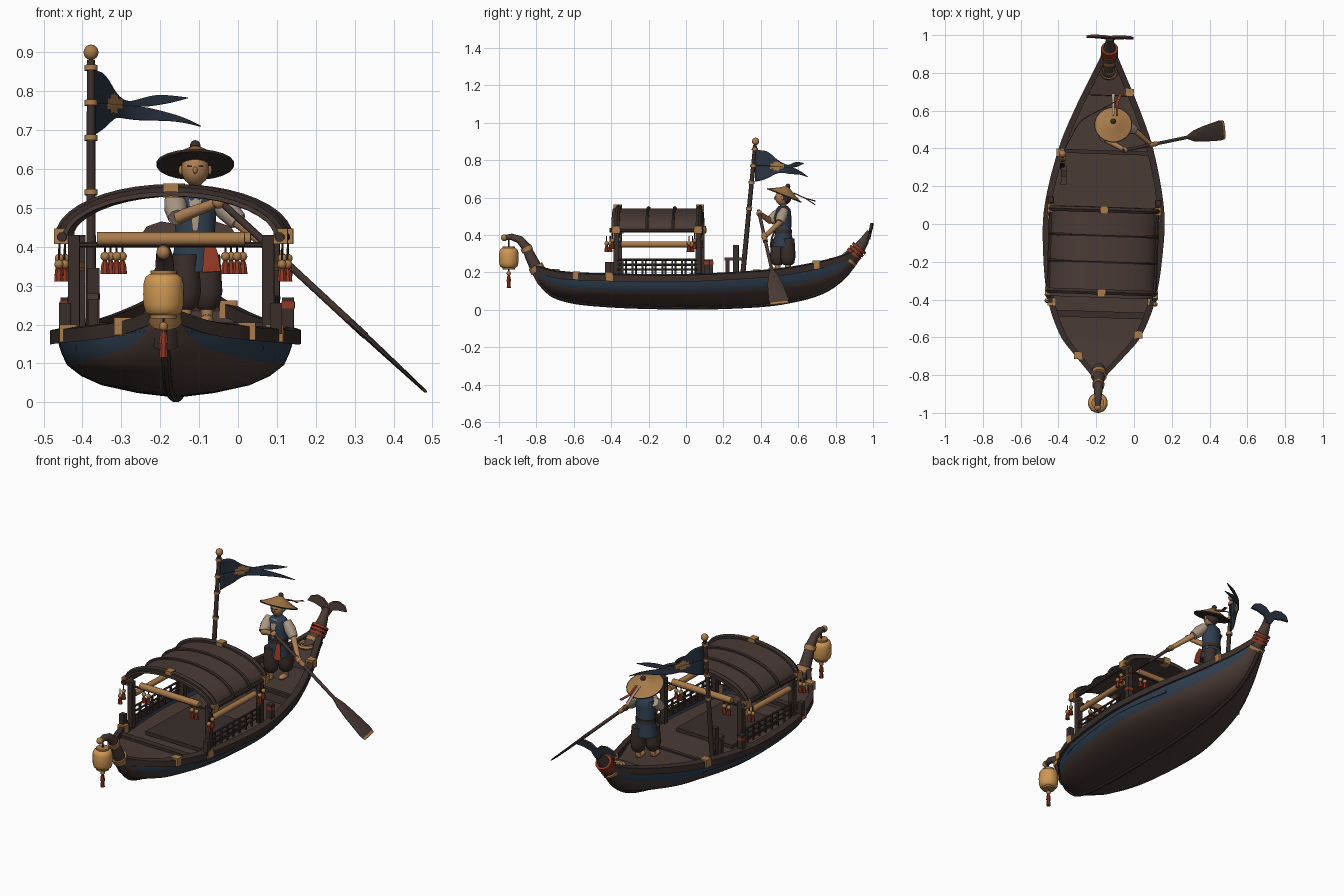
import bpy, math
from mathutils import Vector, Matrix

if "Cube" in bpy.data.objects:
    bpy.data.objects.remove(bpy.data.objects["Cube"])

def material(name, *rgb):
    m = bpy.data.materials.new(name)
    m.use_nodes = True
    m.diffuse_color = (*rgb, 1)
    m.node_tree.nodes["Principled BSDF"].inputs["Base Color"].default_value = (*rgb, 1)
    return m

WOOD = material("brown wood", .068, .043, .036)
DARK = material("dark wood", .042, .028, .024)
BLUE = material("blue paint", .028, .048, .078)
NAVY = material("navy cloth", .024, .035, .055)
GOLD = material("golden wood", .40, .20, .07)
GLOW = material("lantern paper", .62, .31, .085)
RED = material("red cord", .28, .04, .018)
SKIN = material("skin", .42, .21, .09)
LINEN = material("linen", .40, .31, .23)
parts = []

def build(name, verts, faces, *mats, rule=None):
    me = bpy.data.meshes.new(name)
    me.from_pydata([tuple(v) for v in verts], [], faces)
    for m in mats:
        me.materials.append(m)
    if rule:
        for p in me.polygons:
            p.material_index = rule(p)
    ob = bpy.data.objects.new(name, me)
    bpy.context.collection.objects.link(ob)
    parts.append(ob)
    return ob

def loft(name, rows, *mats, closed=True, caps=True, rule=None):
    n, verts, faces = len(rows[0]), [v for r in rows for v in r], []
    for i in range(len(rows) - 1):
        for j in range(n if closed else n - 1):
            k = (j + 1) % n
            faces.append((i*n + j, i*n + k, i*n + n + k, i*n + n + j))
    if closed and caps:
        faces += [tuple(range(n))[::-1], tuple(range(len(verts) - n, len(verts)))]
    return build(name, verts, faces, *mats, rule=rule)

def tube(name, pts, radii, mat, n=10):
    """Sweep an ellipse along a path; each radius is a number or a pair."""
    pts = [Vector(p) for p in pts]
    if not isinstance(radii, list):
        radii = [radii] * len(pts)
    span = (pts[-1] - pts[0]).normalized()
    ref = Vector((0, 1, 0)) if abs(span.x) > .6 else Vector((1, 0, 0))
    rows = []
    for i, p in enumerate(pts):
        t = (pts[min(i + 1, len(pts) - 1)] - pts[max(i - 1, 0)]).normalized()
        u = (ref - t * ref.dot(t)).normalized()
        v = t.cross(u)
        a, b = radii[i] if isinstance(radii[i], tuple) else (radii[i], radii[i])
        angs = [math.tau * (k + .5) / n for k in range(n)]
        rows.append([p + u*a*math.cos(g) + v*b*math.sin(g) for g in angs])
    return loft(name, rows, mat)

def lathe(name, x, y, prof, mat, n=14):
    return tube(name, [(x, y, z) for z, r in prof], [r for z, r in prof], mat, n)

def ball(name, x, y, z, rx, mat, ry=None, rz=None):
    ry, rz = ry or rx, rz or rx
    arc = [math.pi * (i + .15) / 8.3 for i in range(9)]
    return tube(name, [(x, y, z - rz*math.cos(a)) for a in arc],
                [(rx*math.sin(a), ry*math.sin(a)) for a in arc], mat, 12)

def box(name, x, y, z, sx, sy, sz, mat):
    ring = [(-1, -1), (1, -1), (1, 1), (-1, 1)]
    return loft(name, [[(x + a*sx/2, y + b*sy/2, z + s*sz/2) for a, b in ring] for s in (-1, 1)], mat)

def tassel(x, y, z, drop=.03):
    tube("tassel_cord", [(x, y, z), (x, y, z - drop)], .003, DARK, 6)
    ball("tassel_bead", x, y, z - drop, .012, GOLD)
    lathe("tassel", x, y, [(z - drop - .045, .013), (z - drop - .02, .01), (z - drop - .008, .004)], RED, 8)

def interp(table, y):
    """Smooth interpolation through (position, value) pairs."""
    i = max(k for k in range(len(table) - 1) if k == 0 or table[k][0] <= y)
    slope = lambda k: ((table[min(k + 1, len(table) - 1)][1] - table[max(k - 1, 0)][1])
                       / (table[min(k + 1, len(table) - 1)][0] - table[max(k - 1, 0)][0]))
    (x0, a), (x1, b) = table[i], table[i + 1]
    h = x1 - x0
    t = min(max((y - x0) / h, 0), 1)
    return (a*(1 + 2*t)*(1 - t)**2 + h*slope(i)*t*(1 - t)**2
            + b*t*t*(3 - 2*t) + h*slope(i + 1)*t*t*(t - 1))

# hull lines
WIDTH = [(-.82, .025), (-.78, .06), (-.7, .13), (-.6, .21), (-.4, .285), (-.1, .32), (.1, .315),
         (.4, .25), (.6, .175), (.8, .085), (.93, .025)]
SHEER = [(-.82, .235), (-.7, .2), (-.5, .185), (0, .18), (.4, .2), (.6, .225), (.8, .27), (.93, .32)]
KEEL = [(-.82, .21), (-.78, .14), (-.7, .07), (-.5, .03), (0, .012), (.4, .025), (.6, .055), (.75, .105),
        (.86, .19), (.93, .29)]
w, s, k = (lambda y, t=t: interp(t, y) for t in (WIDTH, SHEER, KEEL))
ys = [-.82 + 1.75 * i / 50 for i in range(51)]

SECTION = [(1, 1), (.985, .85), (.955, .68), (.91, .5), (.79, .33), (.62, .19), (.32, .07), (0, 0)]
section = [(-a, b) for a, b in SECTION] + SECTION[-2::-1]
rows = [[(a*w(y)*.95, y, k(y) + b*(s(y) - k(y))) for a, b in section] for y in ys]
def paint(p):
    y = p.center.y
    return int(.45 < (p.center.z - k(y)) / (s(y) - k(y)) < .88 and -.8 < y < .85)
loft("hull", rows, WOOD, BLUE, closed=False, rule=paint)
tube("keel", [(0, y, k(y)) for y in ys], .012, DARK, 8)

# stepped deck
def deck_z(y):
    return .165 - .1*min(y + .6, 0) if y < -.48 else .135 if y < .38 else .197 if y < .68 else .235 + (y - .68)*.2
dy = sorted(ys[1:] + [-.481, -.479, .379, .381, .679, .681])
loft("deck", [[(-w(y)*.92, y, deck_z(y)), (w(y)*.92, y, deck_z(y))] for y in dy], WOOD, closed=False)
box("bow_thwart", 0, -.48, .17, .48, .035, .02, DARK)
box("stern_deck_edge", 0, .38, .195, .45, .02, .02, DARK)
box("cabin_mat", 0, -.14, .145, .36, .4, .02, DARK)

# gunwales with golden clips
for sx in (-1, 1):
    prof = [(0, -.03), (0, .005), (-.035, .012), (-.035, -.022)]
    loft("gunwale", [[(sx*max(w(y) + a, .002), y, s(y) + b) for a, b in prof] for y in ys], DARK)
for sx, y in ((1, .7), (-1, .37), (1, -.58), (-1, -.42), (1, -.4), (-1, -.7)):
    box("gunwale_clip", sx*(w(y) - .018), y, s(y) - .005, .045, .04, .045, GOLD)

# curled bow neck and lantern
neck = [(0, -.76, .15), (0, -.8, .22), (0, -.83, .28), (0, -.855, .335), (0, -.89, .375), (0, -.935, .39), (0, -.97, .385)]
tube("bow_neck", neck, [.035, .034, .03, .026, .022, .018, .014], WOOD, 12)
ball("neck_tip", 0, -.972, .385, .018, GOLD)
tube("neck_band", [(0, -.79, .205), (0, -.806, .235)], .042, GOLD, 12)
tube("neck_ring", [(0, -.847, .315), (0, -.857, .335)], .032, GOLD, 12)
tube("lantern_cord", [(0, -.948, .385), (0, -.948, .33)], .004, DARK, 6)
lathe("lantern", 0, -.948, [(.224, .036), (.232, .047), (.25, .052), (.278, .053), (.306, .052), (.322, .047), (.33, .036)], GLOW, 16)
for z in (.221, .333):
    lathe("lantern_cap", 0, -.948, [(z - .006, .034), (z + .006, .034)], GOLD)
tassel(0, -.948, .215, .02)
lathe("lantern_tassel", 0, -.948, [(.115, .012), (.15, .009), (.17, .005)], RED, 8)

# stern post and fluked tail
tube("stern_post", [(0, .82, .22), (0, .88, .28), (0, .92, .32), (0, .955, .37), (0, .98, .42)],
     [.045, .042, .036, .025, (.02, .012)], WOOD, 12)
for y, z in ((.895, .293), (.908, .308), (.921, .323)):
    tube("stern_cord", [(0, y, z), (0, y + .009, z + .011)], .046, RED, 12)
tube("stern_band", [(0, .868, .262), (0, .88, .275)], .048, GOLD, 12)
half = [(.014, .375), (.035, .41), (.08, .422), (.125, .425), (.108, .452), (.07, .465), (.03, .458)]
outline = half + [(0, .435)] + [(-a, b) for a, b in half[::-1]]
loft("tail_fluke", [[(a, .972 + (b - .37)*.18 + d, b) for a, b in outline] for d in (0, .012)],
     WOOD, NAVY, rule=lambda p: int(p.normal.y < -.7))

# arched cabin
def arch(a, h, z):
    return [(a*math.cos(g), z + h*math.sin(g)) for g in [math.pi*i/20 for i in range(21)]]
outer, inner = arch(.28, .122, .42), arch(.268, .11, .42)
loft("roof", [[(x, y, z) for x, z in outer + inner[::-1]] for y in (-.39, -.15, .09)], WOOD)
for y, r in ((-.36, .016), (-.2, .009), (-.06, .009), (.075, .016)):
    tube("roof_rib", [(x, y, z) for x, z in arch(.285, .125, .42)], r, DARK, 6)
for y in (-.365, .075):
    box("ridge_clip", 0, y, .545, .04, .042, .036, GOLD)
    for sx in (-1, 1):
        box("corner_post", sx*.25, y, .3, .03, .03, .26, DARK)
        box("eave_clip", sx*.282, y, .427, .036, .042, .04, GOLD)
        tassel(sx*.287, y - .02, .41, .04)
        tassel(sx*.287, y - .05, .395, .04)
        for x in (.14, .17):
            tassel(sx*x, y, .42, .045)
    tube("cross_beam", [(-.19, y, .42), (.19, y, .42)], .018, GOLD)
    tube("cross_tie", [(-.25, y, .405), (.25, y, .405)], .007, DARK, 6)
for sx in (-1, 1):
    tube("eave_rail", [(sx*.28, -.4, .425), (sx*.28, .1, .425)], .013, DARK, 8)
    tube("side_beam", [(sx*.25, -.34, .35), (sx*.25, .03, .35)], .016, GOLD)
    for z in (.215, .24, .268):
        tube("side_rail", [(sx*.262, -.36, z), (sx*.262, .07, z)], .006, DARK, 6)
    for i in range(8):
        box("rail_baluster", sx*.262, -.33 + i*.053, .228, .01, .01, .085, DARK)
    box("bollard", sx*.285, .12, .215, .03, .03, .11, DARK)
    box("bollard_cord", sx*.285, .12, .25, .034, .034, .018, RED)
    box("bow_bollard", sx*.272, -.41, .215, .03, .03, .08, DARK)

# mooring bitt and rope coil
box("bitt_post", -.22, .26, .24, .03, .03, .21, DARK)
box("bitt_side", -.22, .215, .205, .025, .02, .14, DARK)
box("bitt_bar", -.22, .25, .272, .03, .1, .015, WOOD)
for r in (.042, .028):
    ring = [(r*math.cos(a), .81 + r*math.sin(a)) for a in [math.tau*i/20 for i in range(21)]]
    loft("rope_coil", [[(x*f, .81 + (y - .81)*f, .268 + dz) for f, dz in ((.85, 0), (1, .01), (1.15, 0), (1, -.01))]
                       for x, y in ring], GOLD)

# turn the boat slightly on its mooring
turn = Matrix.Translation((-.16, 0, 0)) @ Matrix.Rotation(math.radians(-1.9), 4, 'Z')
for ob in parts:
    ob.data.transform(turn)

# flag pole
pole = lambda z: (-.378, .30 + (z - .15)*.096, z)
tube("flag_pole", [pole(.13), pole(.88)], [.014, .011], DARK)
ball("pole_finial", *pole(.9), .02, GOLD)
for z in (.86, .77, .68, .54):
    tube("pole_band", [pole(z - .007), pole(z + .007)], .017, GOLD, 12)

# swallow-tailed flag with a flower patch
TOP = [(0, .855), (.12, .845), (.3, .80), (.5, .775), (.7, .79), (.89, .784)]
MID_UP = [(0, .77), (.3, .765), (.6, .76), (.75, .768), (.89, .782)]
MID_LOW = [(0, .77), (.3, .765), (.6, .76), (.8, .74), (1, .711)]
LOW = [(0, .685), (.1, .70), (.3, .73), (.6, .725), (.8, .722), (1, .709)]
def patch(p):
    y, z = abs(p.center.y - .485) / .036, abs(p.center.z - .768) / .024
    return int(max(y, z) < 1 and min(y, z) < .5)
for name, hi, lo, end in (("flag_upper", TOP, MID_UP, .89), ("flag_lower", MID_LOW, LOW, 1)):
    rows = []
    for i in range(37):
        u = end * i / 36
        x, y = -.37 + .27*u**1.4 + .012*math.sin(u*9), .37 + .28*u**.7
        rows.append([(x, y, interp(hi, u) + (interp(lo, u) - interp(hi, u))*j/8) for j in range(9)])
    flag = loft(name, rows, NAVY, GOLD, closed=False, rule=patch)
    flag.modifiers.new("cloth", 'SOLIDIFY').thickness = .004

# boatman: legs and feet
px, py = -.11, .52
for x, y in ((-.135, .49), (-.08, .545)):
    lathe("trouser_leg", x, y, [(.238, .02), (.25, .034), (.285, .041), (.33, .038), (.38, .035)], DARK)
    lathe("ankle", x, y, [(.205, .014), (.245, .016)], SKIN)
    ball("foot", x, y - .02, .212, .018, SKIN, .038, .014)

# boatman: tunic, sash and head
tunic = [(.335, .066, .058), (.345, .066, .058), (.42, .05, .043), (.49, .056, .045), (.535, .052, .04), (.555, .024, .024)]
tube("tunic", [(px, py, z) for z, a, b in tunic], [(a, b) for z, a, b in tunic], BLUE, 16)
tube("sash", [(px, py, .408), (px, py, .43)], (.055, .048), DARK, 16)
tube("sash_tail", [(-.075, .472, .42), (-.07, .458, .38), (-.068, .452, .335)], [(.012, .005), (.02, .005), (.026, .005)], RED, 8)
tube("collar", [(px, py - .046, .44), (px, py - .047, .49), (px, py - .03, .545)], [(.008, .003), (.014, .004), (.022, .004)], LINEN, 6)
lathe("neck", px, py, [(.54, .017), (.58, .017)], SKIN)
ball("head", px, py - .005, .6, .037, SKIN, .039, .044)
ball("hair", px, py + .01, .605, .039, DARK, .036, .042)
ball("nose", px, py - .044, .597, .006, SKIN, .007, .009)
for sx in (-1, 1):
    box("eye", px + sx*.014, py - .0405, .607, .011, .006, .004, DARK)
    ball("ear", px + sx*.037, py - .005, .597, .006, SKIN, .008, .012)

# boatman: arms
for name, sh, el, ha in (("right", (-.165, .52, .53), (-.155, .45, .475), (-.05, .392, .515)),
                         ("left", (-.06, .525, .53), (.0, .50, .465), (.09, .42, .39))):
    tube(name + "_sleeve", [sh, (Vector(sh) + Vector(el))/2, el], [.024, .031, .025], LINEN)
    tube(name + "_forearm", [el, ha], [.017, .012], SKIN)
    ball(name + "_hand", *ha, .017, SKIN)

# boatman: tilted straw hat, dark underneath
axis = Vector((0, .4, 1)).normalized()
base = Vector((px, py + .005, .612))
tube("hat_top", [base + axis*h for h in (0, .012, .03, .05)], [.1, .075, .04, .008], GOLD, 20)
tube("hat_underside", [base - axis*.004, base + axis*.002], [.099, .101], DARK, 20)
ball("hat_knob", *(base + axis*.052), .014, DARK)
for dx, mat in ((0, LINEN), (.02, RED)):
    tube("hat_ribbon", [(px + dx, .575, .625), (px + dx, .64, .595), (px + dx*2, .69, .562 + dx)],
         [(.006, .003), (.008, .003), (.01, .003)], mat, 6)

# oar
grip, tip = Vector((-.06, .388, .53)), Vector((.48, .50, .03))
at = lambda t: grip.lerp(tip, t)
tube("oar_shaft", [at(0), at(.72)], .009, WOOD)
tube("oar_binding", [at(.25), at(.33)], .013, GOLD)
tube("oar_blade", [at(t) for t in (.64, .7, .8, .95, .985)], [(.011, .009), (.03, .008), (.043, .007), (.055, .005), (.052, .004)], WOOD, 12)
tube("oar_tip", [at(.98), at(1)], [(.053, .005), (.047, .004)], GOLD, 12)

# smooth shading with sharp edges kept
bpy.ops.object.select_all(action='DESELECT')
for ob in parts:
    ob.select_set(True)
bpy.context.view_layer.objects.active = parts[0]
bpy.ops.object.shade_smooth_by_angle(angle=math.radians(40))
